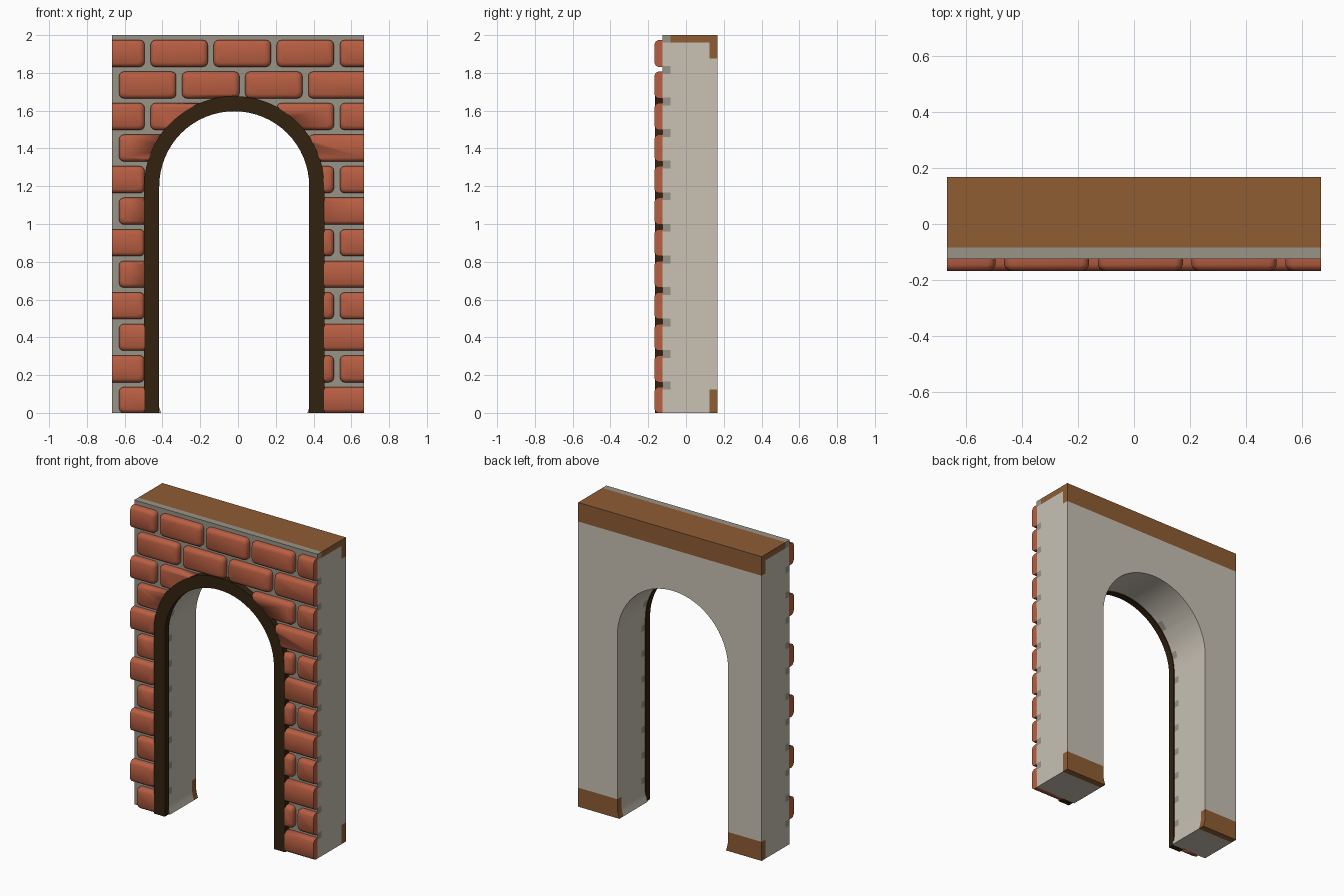
import bpy, bmesh, math
from mathutils import Vector

if "Cube" in bpy.data.objects:
    bpy.data.objects.remove(bpy.data.objects["Cube"])

HALF, TOP = 0.667, 2.0            # wall half width and height
FRONT, BACK = -0.125, 0.167       # wall faces
CX, SPRING = -0.02, 1.2           # arch centre
R_WALL, R_IN, R_OUT = 0.403, 0.397, 0.477
PITCH, ROWS = 0.167, 12           # brick courses
SEG = 32


def material(name, *rgb):
    lin = [((c / 255 + 0.055) / 1.055) ** 2.4 for c in rgb] + [1]
    m = bpy.data.materials.new(name)
    m.use_nodes = True
    m.diffuse_color = lin
    m.node_tree.nodes["Principled BSDF"].inputs["Base Color"].default_value = lin
    return m


plaster = material("pale plaster", 200, 193, 180)
mortar = material("grey mortar", 153, 148, 135)
trim = material("brown trim", 142, 93, 52)
brick = material("red brick", 184, 94, 66)
dark = material("dark wood", 50, 34, 16)


def finish(bm, name, mats, angle=35):
    bmesh.ops.recalc_face_normals(bm, faces=bm.faces)
    mesh = bpy.data.meshes.new(name)
    bm.to_mesh(mesh)
    bm.free()
    ob = bpy.data.objects.new(name, mesh)
    bpy.context.collection.objects.link(ob)
    for m in mats:
        mesh.materials.append(m)
    bpy.ops.object.select_all(action='DESELECT')
    ob.select_set(True)
    bpy.context.view_layer.objects.active = ob
    bpy.ops.object.shade_smooth_by_angle(angle=math.radians(angle))
    return ob


def prism(polys, y0, y1):
    """Extrude x/z polygons sharing edges from y0 to y1."""
    bm = bmesh.new()
    for p in polys:
        bm.faces.new([bm.verts.new((x, y0, z)) for x, z in p])
    bmesh.ops.remove_doubles(bm, verts=bm.verts, dist=1e-5)
    out = bmesh.ops.extrude_face_region(bm, geom=bm.faces[:], use_keep_orig=True)
    moved = [v for v in out["geom"] if isinstance(v, bmesh.types.BMVert)]
    bmesh.ops.translate(bm, verts=moved, vec=(0, y1 - y0, 0))
    return bm


def arc(r):
    return [(CX - r * math.cos(math.pi * i / SEG), SPRING + r * math.sin(math.pi * i / SEG))
            for i in range(SEG + 1)]


def arch_path(r):
    return [(CX - r, 0)] + arc(r) + [(CX + r, 0)]


# Wall: two piers with slightly flared feet, and strips above the arch
polys = []
for s in (-1, 1):
    jamb = CX + s * R_WALL
    steps = [(jamb - s * 0.015, 0), (jamb - s * 0.006, 0.03), (jamb, 0.06), (jamb, SPRING), (jamb, TOP)]
    for (xa, za), (xb, zb) in zip(steps, steps[1:]):
        polys.append([(s * HALF, za), (xa, za), (xb, zb), (s * HALF, zb)])
pts = arc(R_WALL)
for a, b in zip(pts, pts[1:]):
    polys.append([a, b, (b[0], TOP), (a[0], TOP)])
bm = prism(polys, FRONT, BACK)

# Cut the wall along the colour borders
joints = [0.145 + PITCH * k for k in range(ROWS)]
CAP_Y, BAND_Y, BAND_Z = -0.083, 0.125, 0.125
cuts = [("y", CAP_Y), ("y", BAND_Y), ("z", BAND_Z), ("z", TOP - BAND_Z)]
cuts += [("z", j + d) for j in joints for d in (-0.021, 0.021) if j + d < TOP]
for axis, at in cuts:
    n = Vector((0, 1, 0)) if axis == "y" else Vector((0, 0, 1))
    bmesh.ops.bisect_plane(bm, geom=bm.verts[:] + bm.edges[:] + bm.faces[:],
                           plane_co=n * at, plane_no=n, dist=1e-5)
bmesh.ops.recalc_face_normals(bm, faces=bm.faces)
for f in bm.faces:
    c = f.calc_center_median()
    banded = c.y > BAND_Y and (c.z < BAND_Z or c.z > TOP - BAND_Z)
    if f.normal.y < -0.9:
        f.material_index = 1
    elif banded or (c.y > CAP_Y and c.z > joints[-1] - 0.021):
        f.material_index = 2
    elif c.y < CAP_Y and min(abs(c.z - j) for j in joints) < 0.021:
        f.material_index = 1
finish(bm, "wall", [plaster, mortar, trim])

# Dark arch frame
inner, outer = arch_path(R_IN), arch_path(R_OUT)
quads = [[inner[i], inner[i + 1], outer[i + 1], outer[i]] for i in range(len(inner) - 1)]
finish(prism(quads, -0.165, FRONT + 0.002), "arch_frame", [dark])


# Bricks: rounded blocks in running bond, flush with the wall ends
def add_brick(bm, x0, x1, z0, z1):
    part = bmesh.new()
    rings = []
    for y, inset in ((-0.12, 0), (-0.146, 0), (-0.159, 0.006), (-0.167, 0.02)):
        ring = []
        r = 0.026
        for k, (sx, sz) in enumerate(((1, 1), (-1, 1), (-1, -1), (1, -1))):
            px = (x1 - inset - r) if sx > 0 else (x0 + inset + r)
            pz = (z1 - inset - r) if sz > 0 else (z0 + inset + r)
            for j in range(4):
                a = math.pi / 2 * (k + j / 3)
                ring.append(part.verts.new((px + r * math.cos(a), y, pz + r * math.sin(a))))
        rings.append(ring)
    for a, b in zip(rings, rings[1:]):
        for i in range(len(a)):
            j = (i + 1) % len(a)
            part.faces.new((a[i], a[j], b[j], b[i]))
    part.faces.new(rings[0])
    part.faces.new(rings[-1])
    for s in (-1, 1):
        bmesh.ops.bisect_plane(part, geom=part.verts[:] + part.edges[:] + part.faces[:],
                               plane_co=(s * HALF, 0, 0), plane_no=(s, 0, 0), clear_outer=True)
        rim = [e for e in part.edges if e.is_boundary]
        if rim:
            bmesh.ops.holes_fill(part, edges=rim)
    bmesh.ops.recalc_face_normals(part, faces=part.faces)
    temp = bpy.data.meshes.new("temp")
    part.to_mesh(temp)
    part.free()
    bm.from_mesh(temp)
    bpy.data.meshes.remove(temp)


bm = bmesh.new()
for row in range(ROWS):
    z0 = max(0, row * PITCH - 0.005)
    start = -0.63 if row % 2 == 0 else -0.463 - 2 * PITCH
    for j in range(5):
        x0 = start + j * 2 * PITCH
        x1 = x0 + 0.303
        if x0 > HALF - 0.03:
            continue
        if x1 > HALF:
            x1 += 0.04
        # leave out bricks lying wholly in the opening
        if z0 < SPRING and x0 > CX - R_IN and x1 < CX + R_IN:
            continue
        add_brick(bm, x0, x1, z0, row * PITCH + 0.137)
bricks = finish(bm, "bricks", [brick], 50)

# Trim the bricks to the outside of the frame
path = arch_path(R_OUT - 0.002)
path[0], path[-1] = (path[0][0], -0.1), (path[-1][0], -0.1)
cutter = finish(prism([path], -0.3, 0.0), "brick_cutter", [brick])
cutter.hide_render = True
mod = bricks.modifiers.new("arch opening", 'BOOLEAN')
mod.operation, mod.solver, mod.object = 'DIFFERENCE', 'EXACT', cutter
bpy.context.view_layer.objects.active = bricks
bpy.ops.object.modifier_apply(modifier=mod.name)
bpy.data.objects.remove(cutter)
